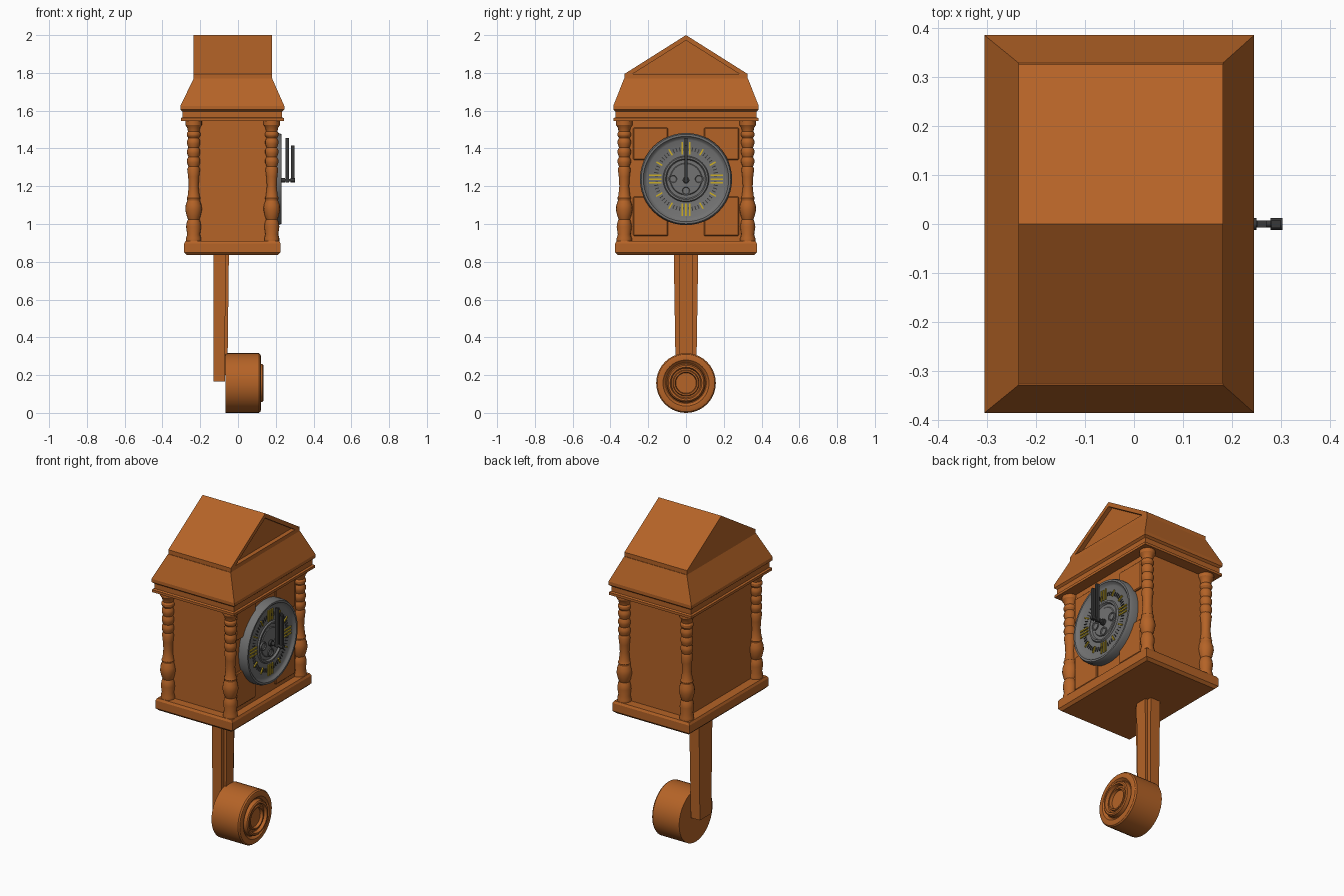
import bpy, bmesh, math
from mathutils import Matrix, Vector

if "Cube" in bpy.data.objects:
    bpy.data.objects.remove(bpy.data.objects["Cube"])


def material(name, rgb):
    m = bpy.data.materials.new(name)
    m.diffuse_color = (*rgb, 1)
    m.use_nodes = True
    m.node_tree.nodes["Principled BSDF"].inputs["Base Color"].default_value = m.diffuse_color
    return m


WOOD = material("wood", (0.46, 0.125, 0.02))
STEEL = material("steel", (0.17, 0.17, 0.17))
DARK = material("dark_metal", (0.04, 0.04, 0.04))
GOLD = material("gold", (0.6, 0.42, 0.02))


def finish(bm, name, mat, smooth=False):
    bmesh.ops.recalc_face_normals(bm, faces=bm.faces)
    me = bpy.data.meshes.new(name)
    bm.to_mesh(me)
    bm.free()
    ob = bpy.data.objects.new(name, me)
    bpy.context.collection.objects.link(ob)
    me.materials.append(mat)
    if smooth:
        bpy.ops.object.select_all(action='DESELECT')
        ob.select_set(True)
        bpy.context.view_layer.objects.active = ob
        bpy.ops.object.shade_smooth_by_angle(angle=math.radians(30))
    return ob


def skin(bm, rings):
    """Bridge successive closed rings and cap both ends."""
    rings = [[bm.verts.new(p) for p in r] for r in rings]
    n = len(rings[0])
    for a, b in zip(rings, rings[1:]):
        for i in range(n):
            j = (i + 1) % n
            bm.faces.new((a[i], a[j], b[j], b[i]))
    bm.faces.new(rings[0])
    bm.faces.new(rings[-1])


def lathe(name, profile, centre, axis, mat, n=32):
    """Turn (radius, height) points around the x or z axis."""
    bm = bmesh.new()
    rings = []
    for r, h in profile:
        ring = []
        for i in range(n):
            t = 2 * math.pi * i / n
            u, v = r * math.cos(t), r * math.sin(t)
            ring.append(Vector((h, u, v) if axis == 'x' else (u, v, h)) + Vector(centre))
        rings.append(ring)
    skin(bm, rings)
    return finish(bm, name, mat, True)


def moulding(name, sections, mat):
    """Stack rectangles given as (x centre, half x, half y, z)."""
    bm = bmesh.new()
    skin(bm, [[(c - hx, -hy, z), (c + hx, -hy, z), (c + hx, hy, z), (c - hx, hy, z)]
              for c, hx, hy, z in sections])
    return finish(bm, name, mat)


def box(name, x, y, z, mat, bevel=0):
    bm = bmesh.new()
    bmesh.ops.create_cube(bm, size=1)
    for v in bm.verts:
        v.co = [lo + (c + 0.5) * (hi - lo) for c, (lo, hi) in zip(v.co, (x, y, z))]
    if bevel:
        bmesh.ops.bevel(bm, geom=bm.edges[:], offset=bevel, segments=1, affect='EDGES')
    return finish(bm, name, mat)


DIAL_Z = 1.238


def radial_bars(name, bars, x0, x1, mat):
    """Bars on the dial: (angle, sideways offset, inner r, outer r, width)."""
    bm = bmesh.new()
    for ang, off, r0, r1, w in bars:
        m = (Matrix.Translation((0, 0, DIAL_Z)) @ Matrix.Rotation(ang, 4, 'X')
             @ Matrix.Translation(((x0 + x1) / 2, off, (r0 + r1) / 2))
             @ Matrix.Diagonal((x1 - x0, w, r1 - r0, 1)))
        bmesh.ops.create_cube(bm, size=1, matrix=m)
    return finish(bm, name, mat)


# Case with base and cornice
box("case_body", (-0.225, 0.175), (-0.317, 0.317), (0.9, 1.56), WOOD)
moulding("case_base", [(-0.03, h - 0.12, h, z) for h, z in
                       ((0.36, 0.835), (0.375, 0.85), (0.375, 0.897), (0.368, 0.91))], WOOD)
moulding("cornice", [(-0.03, h - 0.11, h, z) for h, z in
                     ((0.383, 1.545), (0.383, 1.56), (0.373, 1.565), (0.373, 1.595),
                      (0.385, 1.605), (0.385, 1.625))] + [(-0.027, 0.208, 0.328, 1.77)], WOOD)

# Gabled roof with a recessed pediment on the dial side
bm = bmesh.new()
outline = [(-0.325, 1.765), (0.325, 1.765), (0.325, 1.795), (0, 2.0), (-0.325, 1.795)]
skin(bm, [[(x, y, z) for y, z in outline] for x in (-0.235, 0.155)])
finish(bm, "gable_roof", WOOD)
bm = bmesh.new()
inner = [(-0.285, 1.793), (0, 1.972), (0.285, 1.793)]
outer = [(-0.325, 1.795), (0, 2.0), (0.325, 1.795)]
skin(bm, [[(x, y, z) for y, z in loop] for x, loop in ((0.155, outer + inner[::-1]),
                                                       (0.181, outer + inner[::-1]))])
finish(bm, "pediment_frame", WOOD)
box("pediment_sill", (0.155, 0.181), (-0.325, 0.325), (1.765, 1.794), WOOD)

# Turned corner columns
column = [(0.04, 0.905), (0.04, 0.925), (0.034, 0.945), (0.04, 0.985), (0.036, 1.01),
          (0.03, 1.025), (0.036, 1.04), (0.044, 1.075), (0.042, 1.1), (0.033, 1.125),
          (0.036, 1.138), (0.031, 1.15), (0.026, 1.2), (0.029, 1.25), (0.034, 1.29),
          (0.028, 1.305), (0.035, 1.325), (0.035, 1.34), (0.028, 1.355),
          (0.035, 1.375), (0.035, 1.39), (0.028, 1.405), (0.035, 1.425), (0.035, 1.44),
          (0.028, 1.455), (0.036, 1.468), (0.036, 1.48), (0.03, 1.49), (0.034, 1.51),
          (0.044, 1.525), (0.044, 1.548)]
for xn, x in (("back", -0.235), ("front", 0.179)):
    for yn, y in (("left", -0.327), ("right", 0.327)):
        lathe(f"column_{xn}_{yn}", column, (x, y, 0), 'z', WOOD, 16)

# Raised corner panels behind the dial
for yn, s in (("left", -1), ("right", 1)):
    for zn, z in (("upper", (1.34, 1.51)), ("lower", (0.937, 1.145))):
        box(f"panel_{zn}_{yn}", (0.165, 0.187), tuple(sorted((0.095 * s, 0.28 * s))), z, WOOD, 0.005)

# Dial plate, rings and winding holes
lathe("dial", [(0.244, 0.17), (0.244, 0.215), (0.237, 0.23), (0.226, 0.23), (0.216, 0.218),
               (0.206, 0.213), (0.122, 0.213), (0.117, 0.221), (0.108, 0.221),
               (0.102, 0.21), (0.085, 0.21), (0.081, 0.214), (0.001, 0.214)],
      (0, 0, DIAL_Z), 'x', STEEL, 48)
for i, (y, z) in enumerate(((-0.068, 0), (0.068, 0), (0, -0.062))):
    lathe(f"winding_hole_{i + 1}", [(0.026, 0.208), (0.026, 0.22), (0.02, 0.22), (0.017, 0.215),
                                    (0.001, 0.215)], (0, y, DIAL_Z + z), 'x', STEEL, 16)

# Minute ticks and hour markers
step = math.pi / 6
radial_bars("minute_ticks", [(i * step / 5, 0, 0.15, 0.172, 0.005) for i in range(60) if i % 5],
            0.21, 0.217, DARK)
hours = [(i * step, 0, 0.145, 0.182, 0.008) for i in range(12) if i % 3]
hours += [(i * step, o, 0.13, 0.195, 0.008) for i in (0, 3, 6, 9) for o in (-0.019, 0, 0.019)]
radial_bars("hour_markers", hours, 0.21, 0.22, GOLD)

# Hands on their spindle
lathe("hand_spindle", [(0.018, 0.21), (0.018, 0.228), (0.012, 0.23), (0.012, 0.25),
                       (0.007, 0.25), (0.007, 0.278), (0.012, 0.278), (0.012, 0.303)],
      (0, 0, DIAL_Z - 0.006), 'x', DARK, 16)
box("minute_hand", (0.251, 0.27), (-0.007, 0.007), (1.22, 1.455), DARK)
box("hour_hand", (0.28, 0.299), (-0.008, 0.008), (1.22, 1.415), DARK)

# Pendulum rod and bob
moulding("pendulum_rod", [(-0.1, 0.03, 0.054, 0.165), (-0.098, 0.033, 0.065, 0.86)], WOOD)
moulding("pendulum_rod_strip", [(-0.07, 0.014, 0.033, 0.2), (-0.065, 0.017, 0.037, 0.86)], WOOD)
lathe("pendulum_bob", [(0.158, -0.065), (0.158, 0.11), (0.152, 0.118), (0.14, 0.122),
                       (0.122, 0.122), (0.108, 0.108), (0.104, 0.108), (0.1, 0.13), (0.094, 0.135),
                       (0.084, 0.135), (0.078, 0.118), (0.07, 0.118), (0.066, 0.126),
                       (0.058, 0.126), (0.054, 0.11), (0.001, 0.11)],
      (0, 0, 0.158), 'x', WOOD, 40)
